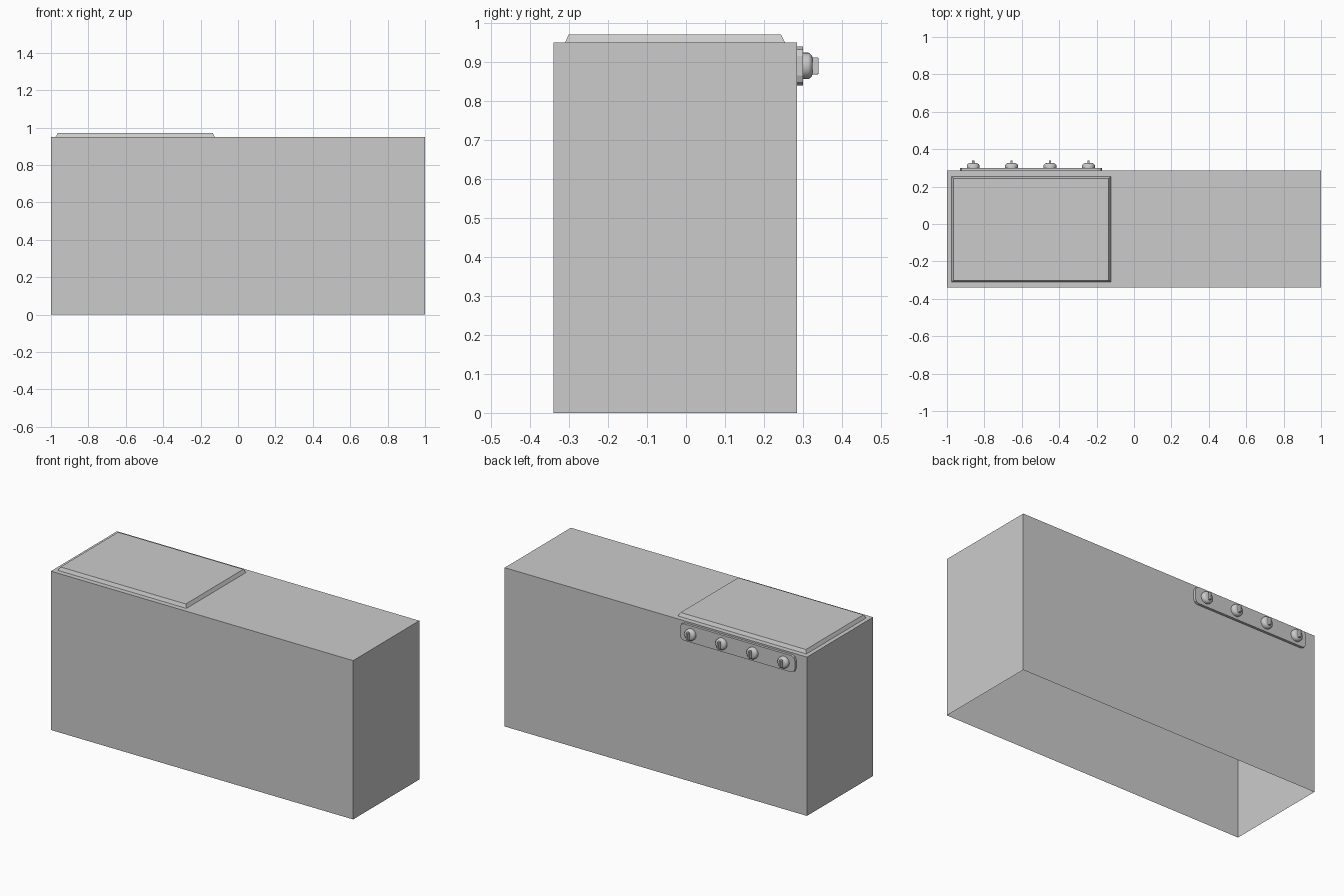
import bpy, bmesh, math
from mathutils import Vector

if "Cube" in bpy.data.objects:
    bpy.data.objects.remove(bpy.data.objects["Cube"])

BACK = 0.285   # y of the cabinet's back face


def make(name, bm):
    bmesh.ops.recalc_face_normals(bm, faces=bm.faces)
    me = bpy.data.meshes.new(name)
    bm.to_mesh(me)
    bm.free()
    ob = bpy.data.objects.new(name, me)
    bpy.context.collection.objects.link(ob)
    return ob


def loft(name, rings, cap_start=True, cap_end=True):
    """Skin a list of equal-length closed rings."""
    bm = bmesh.new()
    vs = [[bm.verts.new(p) for p in r] for r in rings]
    n = len(vs[0])
    for a, b in zip(vs, vs[1:]):
        for i in range(n):
            j = (i + 1) % n
            bm.faces.new((a[i], a[j], b[j], b[i]))
    if cap_start:
        bm.faces.new(vs[0])
    if cap_end:
        bm.faces.new(vs[-1])
    return make(name, bm)


def rect(x0, x1, y0, y1, z):
    return [(x0, y0, z), (x1, y0, z), (x1, y1, z), (x0, y1, z)]


def rounded(cx, cz, hx, hz, r, y, seg):
    """Rounded rectangle in the xz plane."""
    pts = []
    for k, (sx, sz) in enumerate(((1, 1), (-1, 1), (-1, -1), (1, -1))):
        for i in range(seg + 1):
            a = math.pi / 2 * (k + i / seg)
            pts.append((cx + sx * (hx - r) + r * math.cos(a), y,
                        cz + sz * (hz - r) + r * math.sin(a)))
    return pts


def circle(cx, cz, r, y, n=24):
    return [(cx + r * math.cos(2 * math.pi * i / n), y,
             cz + r * math.sin(2 * math.pi * i / n)) for i in range(n)]


def smooth(ob, angle=35):
    bpy.ops.object.select_all(action='DESELECT')
    ob.select_set(True)
    bpy.context.view_layer.objects.active = ob
    bpy.ops.object.shade_smooth_by_angle(angle=math.radians(angle))


# Cabinet shell, open underneath
loft("counter_body", [rect(-1, 1, -0.34, BACK, 0), rect(-1, 1, -0.34, BACK, 0.95)],
     cap_start=False)

# Raised cooktop slab with sloping edges
loft("cooktop", [rect(-0.975, -0.124, -0.31, 0.254, 0.95),
                 rect(-0.964, -0.135, -0.301, 0.244, 0.97)])

# Control panel with clipped corners
loft("control_panel", [rounded(-0.55, 0.89, 0.38, 0.05, 0.025, y, 2)
                       for y in (BACK, 0.30)])

# Four knobs, each a domed dial with an upright grip
for i in range(4):
    x, z = -0.86 + 0.2055 * i, 0.89
    profile = [(0.30, 0.034), (0.314, 0.034), (0.319, 0.031), (0.323, 0.026), (0.325, 0.02)]
    dial = loft(f"knob_dial_{i + 1}", [circle(x, z, r, y) for y, r in profile])
    smooth(dial)
    loft(f"knob_grip_{i + 1}", [rounded(x, z, 0.006, 0.022, 0.002, 0.318, 2),
                                rounded(x, z, 0.006, 0.022, 0.002, 0.338, 2),
                                rounded(x, z, 0.005, 0.020, 0.002, 0.340, 2)])
